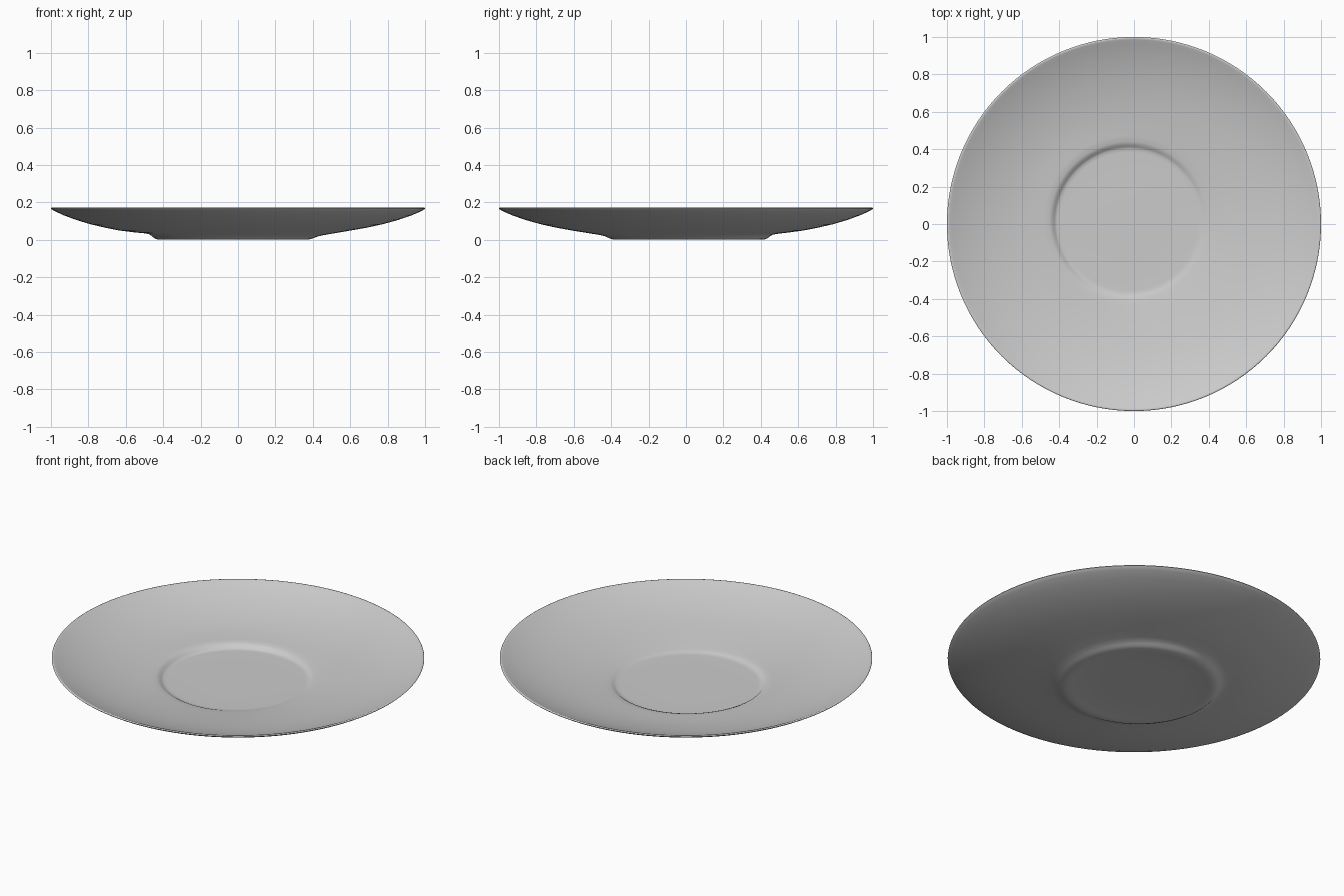
import bpy, bmesh, math

N = 128
SHIFT = (-0.027, 0.015)   # well and foot sit slightly off centre
TILT = (-0.87, 0.5)       # side where the step around the well is deepest

# profile: radius, height, off-centre amount, step tilt
PROFILE = [
    # foot, from below
    (0.20, 0.008, 1, 0), (0.33, 0.007, 1, 0), (0.36, 0.003, 1, 0), (0.385, 0.001, 1, 0),
    (0.405, 0.002, 1, 0), (0.422, 0.008, 1, .002), (0.435, 0.016, 1, .006), (0.45, 0.024, 1, .008),
    # underside of the bowl
    (0.48, 0.030, .9, .006), (0.54, 0.038, .8, .003), (0.62, 0.050, .6, 0), (0.70, 0.065, .4, 0),
    (0.78, 0.083, .3, 0), (0.86, 0.106, .15, 0), (0.93, 0.131, .05, 0), (0.98, 0.153, 0, 0),
    # rim
    (0.995, 0.162, 0, 0), (1.0, 0.167, 0, 0), (0.998, 0.171, 0, 0), (0.993, 0.172, 0, 0),
    (0.985, 0.169, 0, 0),
    # inside of the bowl
    (0.965, 0.160, 0, 0), (0.92, 0.142, .05, 0), (0.85, 0.118, .15, 0), (0.77, 0.096, .3, 0),
    (0.69, 0.079, .4, 0), (0.61, 0.065, .6, 0), (0.53, 0.054, .8, .003), (0.46, 0.046, .95, .006),
    (0.425, 0.042, 1, .008), (0.408, 0.037, 1, .006), (0.398, 0.030, 1, .002),
    # well
    (0.388, 0.026, 1, 0), (0.37, 0.025, 1, 0), (0.20, 0.026, 1, 0),
]

bm = bmesh.new()
rings = []
for r, z, k, t in PROFILE:
    ring = []
    for i in range(N):
        c, s = math.cos(math.tau * i / N), math.sin(math.tau * i / N)
        ring.append(bm.verts.new((r * c + k * SHIFT[0], r * s + k * SHIFT[1],
                                  z + t * (c * TILT[0] + s * TILT[1]))))
    rings.append(ring)
for a, b in zip(rings, rings[1:]):
    for i in range(N):
        j = (i + 1) % N
        bm.faces.new((a[i], a[j], b[j], b[i]))
bm.faces.new(rings[0][::-1])
bm.faces.new(rings[-1])
bmesh.ops.recalc_face_normals(bm, faces=bm.faces[:])

mesh = bpy.data.meshes.new("saucer")
bm.to_mesh(mesh)
bm.free()
saucer = bpy.data.objects.new("saucer", mesh)
bpy.context.collection.objects.link(saucer)
bpy.context.view_layer.objects.active = saucer
saucer.select_set(True)
bpy.ops.object.shade_smooth_by_angle(angle=math.radians(60))
